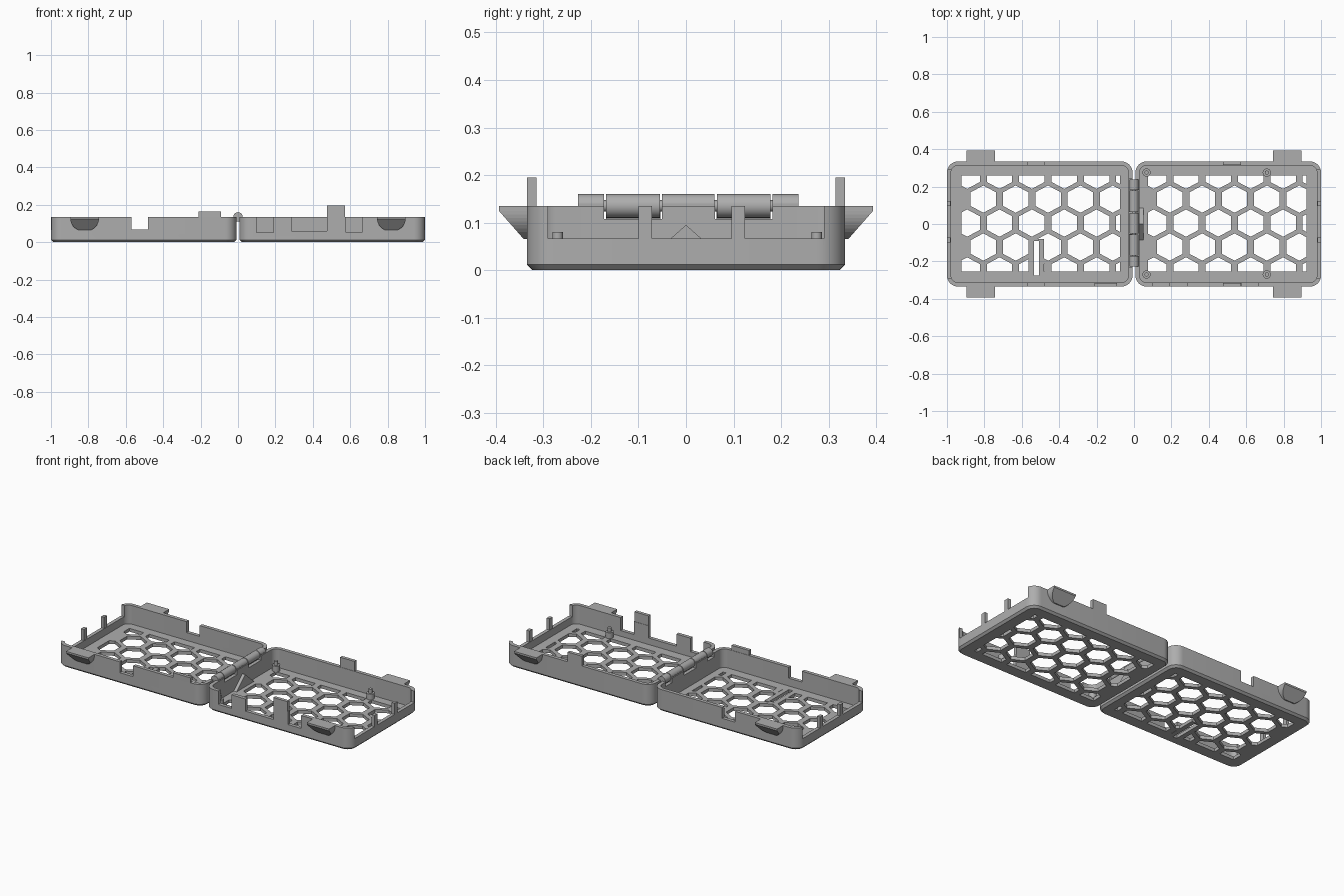
import bpy, bmesh, math

cube = bpy.data.objects.get("Cube")
if cube:
    bpy.data.objects.remove(cube)

GRAY = bpy.data.materials.new("light gray plastic")
GRAY.use_nodes = True
GRAY.diffuse_color = (0.42, 0.42, 0.42, 1)
GRAY.node_tree.nodes["Principled BSDF"].inputs["Base Color"].default_value = (0.42, 0.42, 0.42, 1)

H, W = 0.135, 0.335          # wall height, half depth
X0, X1 = 0.008, 1.0          # tray extent from the hinge
FLOOR, WALL = 0.02, 0.022


def finish(name, bm):
    bmesh.ops.recalc_face_normals(bm, faces=bm.faces)
    mesh = bpy.data.meshes.new(name)
    bm.to_mesh(mesh)
    bm.free()
    mesh.materials.append(GRAY)
    obj = bpy.data.objects.new(name, mesh)
    bpy.context.collection.objects.link(obj)
    return obj


def loft(bm, rings):
    loops = [[bm.verts.new(p) for p in ring] for ring in rings]
    n = len(loops[0])
    for a, b in zip(loops, loops[1:]):
        for i in range(n):
            j = (i + 1) % n
            bm.faces.new((a[i], a[j], b[j], b[i]))
    bm.faces.new(loops[0][::-1])
    bm.faces.new(loops[-1])


def add_box(bm, x, y, z):
    x, y, z = sorted(x), sorted(y), sorted(z)
    loft(bm, [[(x[0], y[0], h), (x[1], y[0], h), (x[1], y[1], h), (x[0], y[1], h)] for h in z])


def box(name, x, y, z):
    bm = bmesh.new()
    add_box(bm, x, y, z)
    return finish(name, bm)


def cylinder(name, center, radius, length, along_y=False):
    bm = bmesh.new()
    rings = []
    for d in (-length / 2, length / 2):
        ring = []
        for i in range(24):
            a = math.tau * i / 24
            u, v = radius * math.cos(a), radius * math.sin(a)
            off = (u, d, v) if along_y else (u, v, d)
            ring.append([c + o for c, o in zip(center, off)])
        rings.append(ring)
    loft(bm, rings)
    obj = finish(name, bm)
    smooth(obj)
    return obj


def smooth(obj):
    bpy.ops.object.select_all(action='DESELECT')
    obj.select_set(True)
    bpy.context.view_layer.objects.active = obj
    bpy.ops.object.shade_smooth_by_angle(angle=math.radians(30))


def cut(obj, cutter):
    bpy.context.view_layer.objects.active = obj
    mod = obj.modifiers.new("cut", 'BOOLEAN')
    mod.operation, mod.solver, mod.object = 'DIFFERENCE', 'EXACT', cutter
    bpy.ops.object.modifier_apply(modifier=mod.name)
    bpy.data.objects.remove(cutter)


def rounded(side, inset, z, radius=0.06):
    r = max(radius - inset, 0.01)
    cx, hx, hy = side * (X0 + X1) / 2, (X1 - X0) / 2 - inset - r, W - inset - r
    pts = []
    for k, (sx, sy) in enumerate(((1, 1), (-1, 1), (-1, -1), (1, -1))):
        for i in range(9):
            a = math.pi / 2 * (k + i / 8)
            pts.append((cx + sx * hx + r * math.cos(a), sy * hy + r * math.sin(a), z))
    return pts


def clip(poly, axis, limit, sign):
    # keep the part of a polygon on one side of an axis line
    out = []
    for p, q in zip(poly, poly[1:] + poly[:1]):
        dp, dq = sign * (limit - p[axis]), sign * (limit - q[axis])
        if dp >= 0:
            out.append(p)
        if dp * dq < 0:
            t = dp / (dp - dq)
            out.append([p[k] + t * (q[k] - p[k]) for k in (0, 1)])
    return out


def hex_cutter(side):
    bm = bmesh.new()
    pitch, radius = 0.173, 0.0785
    lo, hi = sorted((side * 0.075, side * 0.922))
    for row in range(-2, 3):
        for col in range(-1, 7):
            cx = lo + 0.03 + pitch * (col + 0.5 * (row % 2))
            cy = row * 0.128 + 0.005
            poly = [[cx + radius * math.sin(math.tau * i / 6),
                     cy + 0.93 * radius * math.cos(math.tau * i / 6)] for i in range(6)]
            for axis, limit, sign in ((0, hi, 1), (0, lo, -1), (1, 0.26, 1), (1, -0.255, -1)):
                poly = clip(poly, axis, limit, sign) if poly else poly
            if len(poly) > 2 and max(p[0] for p in poly) - min(p[0] for p in poly) > 0.012:
                loft(bm, [[(p[0], p[1], z) for p in poly] for z in (-0.05, 0.05)])
    return finish("hex_cutter", bm)


# hinge knuckles: y start, y end, tray side they hang on
KNUCKLES = ((-0.227, -0.172, 1), (-0.168, -0.055, -1), (-0.05, 0.06, 1),
            (0.065, 0.178, -1), (0.182, 0.237, 1))
# wall notches: side, x start, x end, bottom height, which long walls
NOTCHES = ((-1, 0.48, 0.57, 0.068, (-1, 1)), (1, 0.1, 0.19, 0.052, (-1,)),
           (1, 0.285, 0.475, 0.06, (-1,)), (1, 0.575, 0.665, 0.055, (-1,)))

for side, label in ((1, "left"), (-1, "right")):
    # tray shell with bevelled bottom edge
    bm = bmesh.new()
    loft(bm, [rounded(side, 0.012, 0), rounded(side, 0, 0.012), rounded(side, 0, H),
              rounded(side, WALL, H), rounded(side, WALL, FLOOR)])
    tray = finish(label + "_tray", bm)
    cut(tray, hex_cutter(side))

    # openings in the walls
    bm = bmesh.new()
    add_box(bm, (side * 0.96, side * 1.05), (-0.29, 0.29), (0.066, 0.3))
    for s, a, b, z, walls in NOTCHES:
        if s == side:
            for w in walls:
                add_box(bm, (s * a, s * b), (w * 0.29, w * 0.36), (z, 0.3))
    for a, b, s in KNUCKLES:
        if s != side:
            add_box(bm, (0, side * 0.033), (a - 0.004, b + 0.004), (0.108, 0.3))
    cut(tray, finish("wall_cutter", bm))
    smooth(tray)

    # posts in the open end
    for y in (-0.086, 0.11):
        box(label + "_end_post", (side * 0.98, side), (y - 0.014, y + 0.014), (0.06, H))

    # scooped clasps on both long walls
    for w in (-1, 1):
        bm = bmesh.new()
        rings = []
        for i in range(1, 10):
            t = i / 9
            half, out = 0.076 * math.sqrt(1 - (1 - t) ** 2), W + 0.058 * t
            if i == 9:
                half = 0.076
            z = 0.058 + 0.066 * t
            rings.append([(side * 0.82 + sx * half, w * y, z) for sx, y in
                          ((-1, W - 0.01), (1, W - 0.01), (1, out), (-1, out))])
        rings.append([(p[0], p[1], H) for p in rings[-1]])
        loft(bm, rings)
        finish(label + "_clasp", bm)

# latch tabs
for w in (-1, 1):
    box("tall_tab", (0.475, 0.572), (w * (W - 0.02), w * W), (0.06, 0.195))
box("small_tab", (-0.21, -0.09), (-W, -W + 0.02), (0.13, 0.165))

# hinge barrels and webs
for a, b, s in KNUCKLES:
    cylinder("hinge_knuckle", (0, (a + b) / 2, H), 0.025, b - a, True)
    box("hinge_web", (s * 0.002, s * 0.025), (a, b), (0.112, 0.14))
cylinder("hinge_pin", (0, 0.005, H), 0.012, 0.46, True)

# board standoffs
for x in (0.067, 0.71):
    for y in (-0.27, 0.275):
        cylinder("standoff", (x, y, 0.035), 0.022, 0.04)
        cylinder("standoff_pin", (x, y, 0.05), 0.011, 0.06)

# gusset on the hinge wall
bm = bmesh.new()
loft(bm, [[(x, -0.09, 0.015), (x, 0.09, 0.015), (x, 0, 0.095)] for x in (0.02, 0.05)])
finish("hinge_gusset", bm)

# framed slot in the floor
box("slot_frame", (-0.565, -0.48), (-0.285, -0.08), (0, FLOOR))
cut(bpy.data.objects["slot_frame"], box("slot_cutter", (-0.535, -0.508), (-0.275, -0.09), (-0.1, 0.1)))
cut(bpy.data.objects["right_tray"], box("slot_cutter", (-0.535, -0.508), (-0.275, -0.09), (-0.1, 0.05)))
